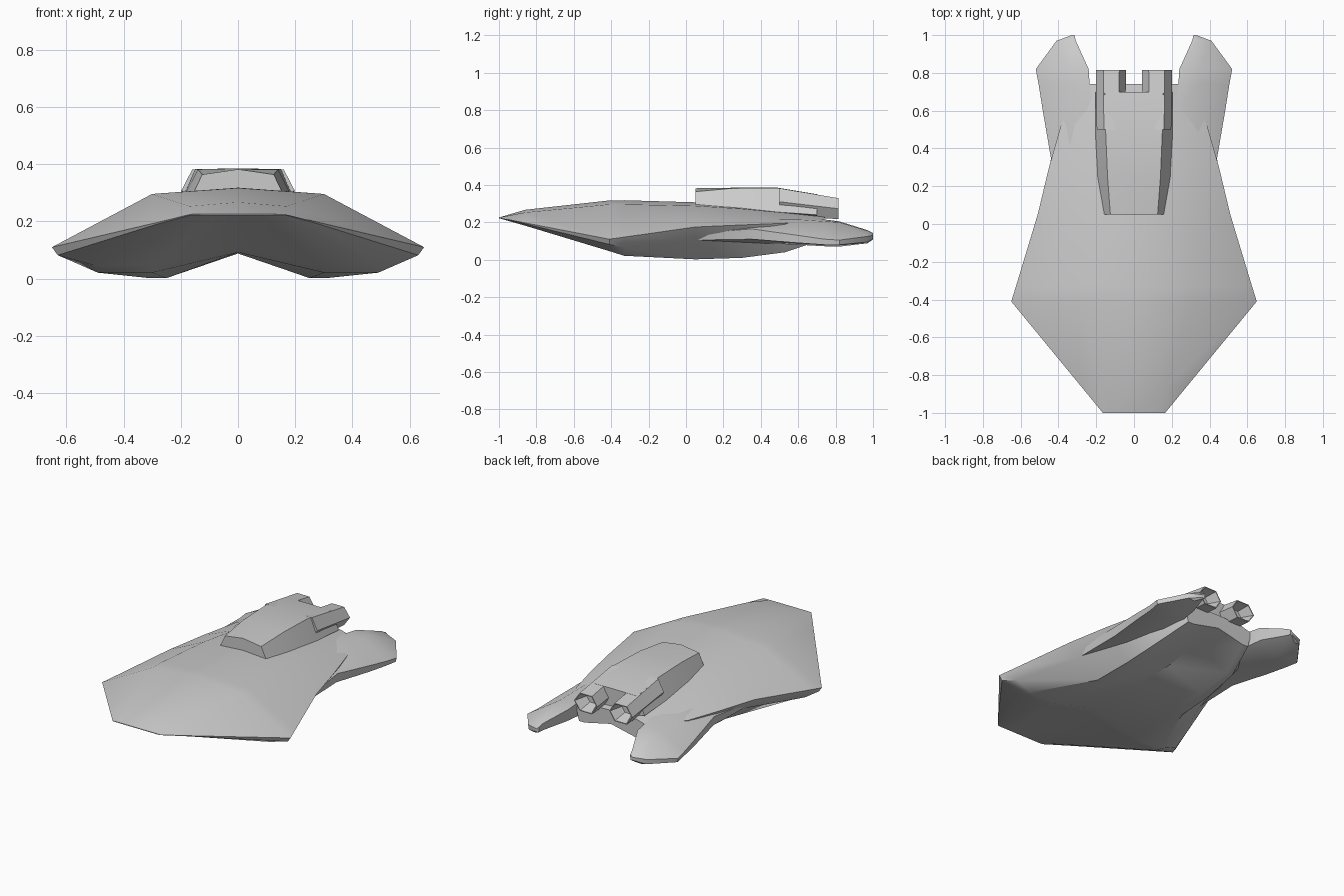
import bpy, bmesh, math


def loft(name, rings, mirror=False, angle=35):
    """Skin a list of equal-length rings of 3D points and cap both ends."""
    bm = bmesh.new()
    vs = [[bm.verts.new(p) for p in r] for r in rings]
    n = len(vs[0])
    for a, b in zip(vs, vs[1:]):
        for i in range(n):
            j = (i + 1) % n
            bm.faces.new((a[i], a[j], b[j], b[i]))
    bm.faces.new(vs[0])
    bm.faces.new(vs[-1])
    bmesh.ops.recalc_face_normals(bm, faces=bm.faces)
    me = bpy.data.meshes.new(name)
    bm.to_mesh(me)
    bm.free()
    ob = bpy.data.objects.new(name, me)
    bpy.context.collection.objects.link(ob)
    if mirror:
        ob.modifiers.new("Mirror", 'MIRROR')
    bpy.ops.object.select_all(action='DESELECT')
    ob.select_set(True)
    bpy.context.view_layer.objects.active = ob
    bpy.ops.object.shade_smooth_by_angle(angle=math.radians(angle))
    return ob


def symmetric_ring(y, top, pairs, bottom):
    """Closed ring from a right half profile: centre top, side points, centre bottom."""
    side = list(zip(pairs[::2], pairs[1::2]))
    return ([(0, y, top)] + [(x, y, z) for x, z in side] + [(0, y, bottom)]
            + [(-x, y, z) for x, z in reversed(side)])


# Hull: y, centre top, (shoulder, wing edge, chine, keel outer, keel inner), centre bottom
hull = [
    (-1.00, .226, (.12, .226, .165, .225, .163, .223, .14, .222, .08, .222), .222),
    (-.86, .267, (.17, .253, .28, .197, .278, .192, .23, .182, .13, .182), .198),
    (-.41, .317, (.30, .296, .65, .11, .63, .082, .50, .046, .29, .046), .108),
    (-.33, .318, (.30, .296, .625, .121, .59, .065, .49, .021, .30, .021), .092),
    (.05, .307, (.27, .288, .51, .175, .44, .102, .31, .002, .25, .002), .088),
    (.30, .29, (.24, .272, .45, .186, .41, .13, .30, .01, .25, .01), .098),
    (.53, .265, (.21, .25, .385, .195, .37, .16, .28, .04, .24, .04), .125),
    (.74, .235, (.17, .228, .235, .21, .235, .17, .22, .11, .18, .11), .15),
]
loft("hull", [symmetric_ring(*s) for s in hull])

# Raised dorsal hump with a blunt front face
hump = [
    (.05, .382, (.125, .364, .16, .29), .26),
    (.25, .385, (.14, .382, .192, .28), .26),
    (.49, .385, (.15, .383, .205, .255), .23),
    (.70, .35, (.155, .349, .205, .24), .20),
]
loft("dorsal_hump", [symmetric_ring(*s) for s in hump])


# Twin six-sided engine nozzles with hollow ends
def hexagon(y, z, half_w, half_h):
    return [(.122 + half_w * sx, y, z + half_h * sz) for sx, sz in
            ((-1, 0), (-.55, 1), (.5, 1), (1, 0), (.5, -1), (-.55, -1))]


loft("engine_nozzle", [
    hexagon(.50, .31, .075, .072),
    hexagon(.815, .273, .08, .056),
    hexagon(.815, .273, .074, .051),
    hexagon(.74, .28, .045, .032),
], mirror=True)

# Rear prongs either side of the engines
prong = [
    (.05, (.30, .17, .40, .165, .46, .14, .44, .105, .36, .10, .30, .10)),
    (.35, (.24, .225, .34, .215, .44, .165, .435, .11, .36, .09, .24, .10)),
    (.60, (.21, .23, .34, .215, .483, .13, .48, .09, .36, .08, .22, .12)),
    (.74, (.235, .215, .35, .205, .505, .11, .50, .08, .38, .072, .24, .13)),
    (.82, (.24, .205, .34, .20, .52, .105, .515, .08, .38, .07, .25, .13)),
    (.97, (.308, .158, .34, .155, .41, .125, .405, .095, .37, .088, .31, .115)),
    (1.0, (.315, .142, .32, .142, .33, .13, .33, .112, .325, .108, .316, .112)),
]
loft("rear_prong", [[(x, y, z) for x, z in zip(p[::2], p[1::2])] for y, p in prong],
     mirror=True)
